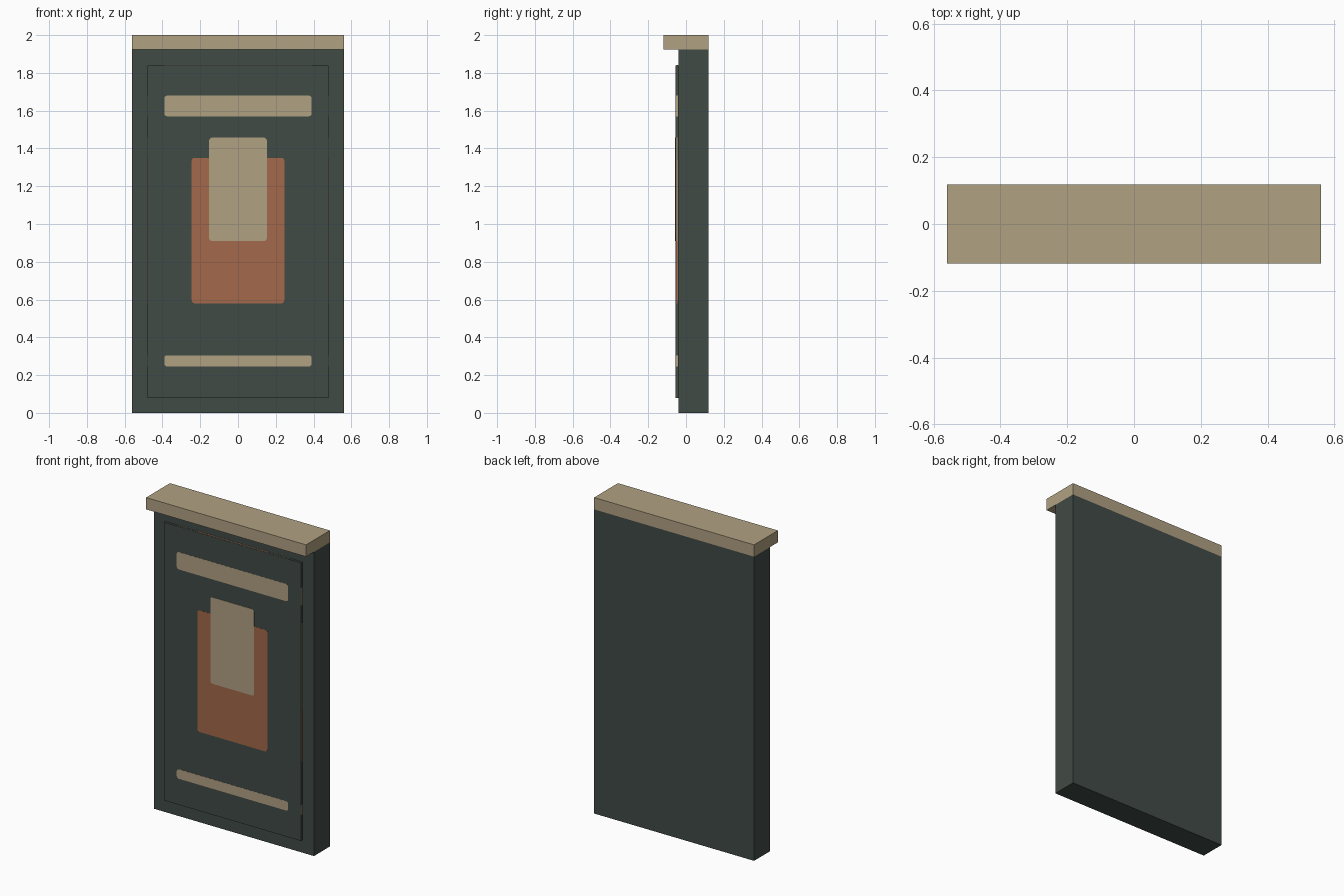
import bpy
import bmesh
import math
from mathutils import Vector

if "Cube" in bpy.data.objects:
    bpy.data.objects.remove(bpy.data.objects["Cube"], do_unlink=True)


def make_material(name, colour):
    mat = bpy.data.materials.new(name)
    mat.use_nodes = True
    mat.diffuse_color = (*colour, 1)
    bsdf = mat.node_tree.nodes["Principled BSDF"]
    bsdf.inputs["Base Color"].default_value = (*colour, 1)
    bsdf.inputs["Roughness"].default_value = 0.8
    return mat


DARK = make_material("dark slate green", (0.053, 0.069, 0.061))
SAND = make_material("sand", (0.434, 0.356, 0.223))
RUST = make_material("rust orange", (0.366, 0.138, 0.069))


def add_object(name, bm, mat):
    bmesh.ops.recalc_face_normals(bm, faces=bm.faces[:])
    mesh = bpy.data.meshes.new(name)
    bm.to_mesh(mesh)
    bm.free()
    mesh.materials.append(mat)
    obj = bpy.data.objects.new(name, mesh)
    bpy.context.collection.objects.link(obj)
    return obj


def box(name, low, high, mat):
    low, high = Vector(low), Vector(high)
    bm = bmesh.new()
    bmesh.ops.create_cube(bm, size=1)
    for v in bm.verts:
        v.co = (low + high) / 2 + v.co * (high - low)
    return add_object(name, bm, mat)


def plate(name, face, half_width, bottom, top, radius, thickness, mat):
    """Rounded rectangle laid on one face of the panel, squeezed to fit it."""
    origin, across, up, normal = face
    bm = bmesh.new()
    ring = []
    corners = ((1, top, 0), (-1, top, 1), (-1, bottom, 2), (1, bottom, 3))
    for side, edge, quarter in corners:
        cx = side * (half_width - radius)
        cz = edge + (radius if edge == bottom else -radius)
        for step in range(4):
            a = (quarter + step / 3) * math.pi / 2
            u = (cx + radius * math.cos(a)) / (2 * HALF)
            v = (cz + radius * math.sin(a) - LOW) / (HIGH - LOW)
            ring.append(bm.verts.new(origin + across * u + up * v))
    base = bm.faces.new(ring)
    raised = bmesh.ops.extrude_face_region(bm, geom=[base], use_keep_orig=True)
    moved = [g for g in raised["geom"] if isinstance(g, bmesh.types.BMVert)]
    bmesh.ops.translate(bm, verts=moved, vec=normal * thickness)
    return add_object(name, bm, mat)


# Slab, overhanging cap and raised front panel
HALF, LOW, HIGH = 0.48, 0.08, 1.84
FRONT, BACK = -0.055, -0.04
box("body", (-0.56, BACK, 0), (0.56, 0.119, 1.925), DARK)
box("cap", (-0.56, -0.119, 1.925), (0.56, 0.119, 2), SAND)
box("panel", (-HALF, FRONT, LOW), (HALF, BACK, HIGH), DARK)

# Exposed panel faces: origin, across, up, normal
mid = (FRONT + BACK) / 2
width = Vector((2 * HALF, 0, 0))
depth = Vector((0, BACK - FRONT, 0))
height = Vector((0, 0, HIGH - LOW))
faces = {
    "front": (Vector((0, FRONT, LOW)), width, height, Vector((0, -1, 0))),
    "left": (Vector((HALF, mid, LOW)), depth, height, Vector((1, 0, 0))),
    "right": (Vector((-HALF, mid, LOW)), depth, height, Vector((-1, 0, 0))),
    "top": (Vector((0, FRONT, HIGH)), width, depth, Vector((0, 0, 1))),
    "bottom": (Vector((0, FRONT, LOW)), width, depth, Vector((0, 0, -1))),
}

# Painted shapes, repeated on every exposed face of the panel
shapes = (
    ("upper_bar", 0.39, 1.57, 1.68, 0.015, 0.001, SAND),
    ("lower_bar", 0.39, 0.245, 0.305, 0.015, 0.001, SAND),
    ("large_block", 0.245, 0.58, 1.35, 0.015, 0.001, RUST),
    ("small_block", 0.153, 0.91, 1.457, 0.015, 0.002, SAND),
)
for face_name, face in faces.items():
    for name, *size in shapes:
        plate(f"{face_name}_{name}", face, *size)
